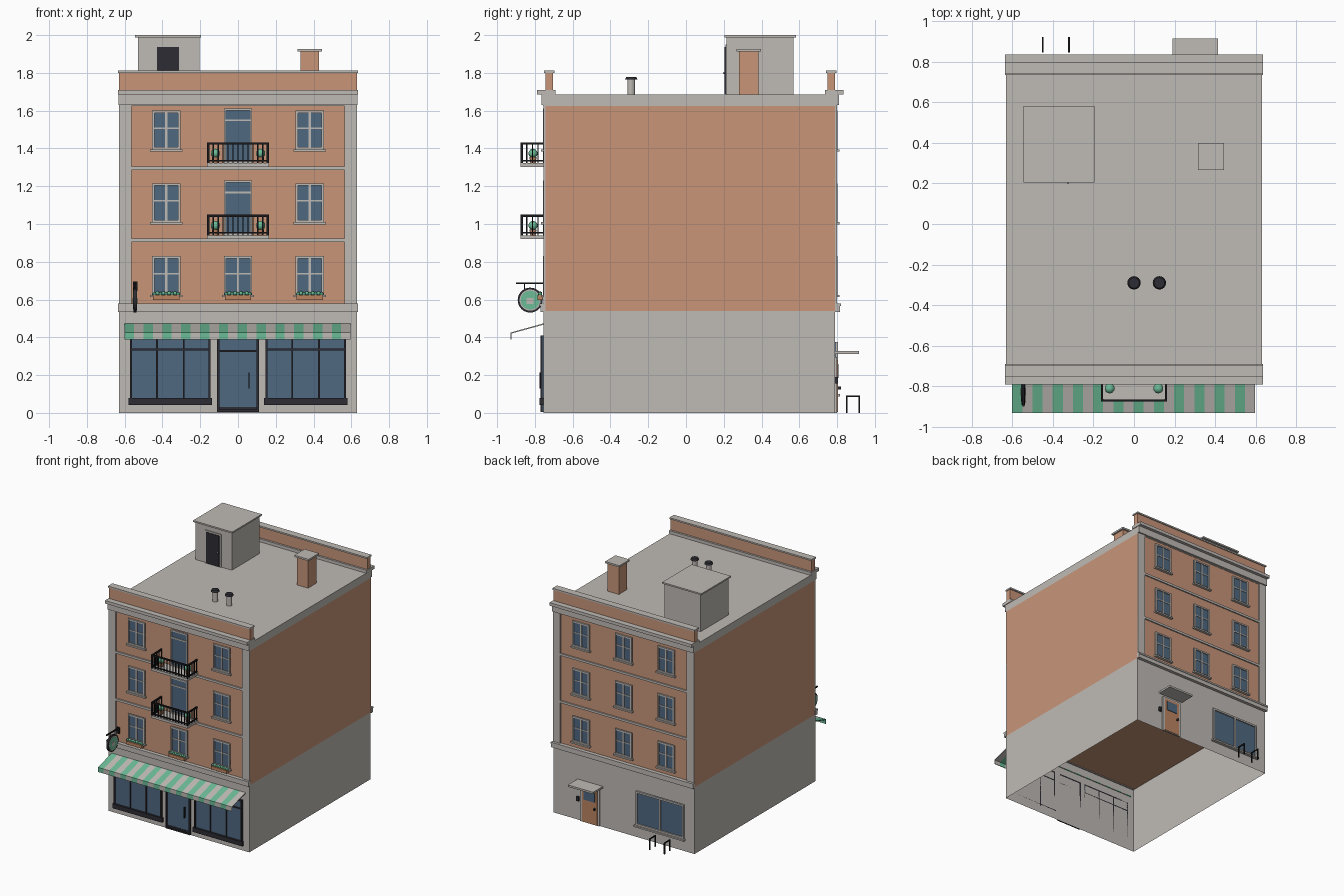
import bpy, bmesh, math
from mathutils import Matrix, Vector

if "Cube" in bpy.data.objects:
    bpy.data.objects.remove(bpy.data.objects["Cube"])


def material(name, r, g, b):
    m = bpy.data.materials.new(name)
    m.use_nodes = True
    m.diffuse_color = (r, g, b, 1)
    m.node_tree.nodes["Principled BSDF"].inputs["Base Color"].default_value = (r, g, b, 1)
    return m


MATS = [material("brick", .58, .30, .19), material("stone", .52, .49, .46),
        material("glass", .08, .14, .22), material("dark frame", .025, .025, .033),
        material("green", .15, .50, .31), material("black iron", .01, .01, .012),
        material("leaf", .08, .32, .20), material("wood", .50, .23, .12)]
BRICK, STONE, GLASS, DARK, GREEN, IRON, LEAF, WOOD = range(len(MATS))


class Part:
    """Collects simple solids into one named object."""

    def __init__(self, name):
        self.name, self.bm = name, bmesh.new()

    def paint(self, verts, mat, smooth=False):
        for f in {f for v in verts for f in v.link_faces}:
            f.material_index, f.smooth = mat, smooth

    def box(self, x0, x1, y0, y1, z0, z1, mat):
        mid = Vector((x0 + x1, y0 + y1, z0 + z1)) / 2
        size = (abs(x1 - x0), abs(y1 - y0), abs(z1 - z0), 1)
        m = Matrix.Translation(mid) @ Matrix.Diagonal(size)
        self.paint(bmesh.ops.create_cube(self.bm, size=1, matrix=m)["verts"], mat)
        return self

    def on(self, side, x0, x1, z0, z1, d0, d1, mat):
        """Box on the front (-1) or back (1) wall, from depth d0 out to d1."""
        w = wall(side)
        return self.box(x0, x1, w + side * d0, w + side * d1, z0, z1, mat)

    def tube(self, mid, r, depth, mat, axis="Z", sides=16, top=None):
        rot = Matrix.Rotation(math.pi / 2, 4, "Y") if axis == "X" else Matrix()
        r2 = r if top is None else top
        g = bmesh.ops.create_cone(self.bm, cap_ends=True, segments=sides, radius1=r, radius2=r2,
                                  depth=depth, matrix=Matrix.Translation(mid) @ rot)
        self.paint(g["verts"], mat)
        return self

    def ball(self, mid, r, mat, detail=2):
        g = bmesh.ops.create_icosphere(self.bm, subdivisions=detail, radius=r,
                                       matrix=Matrix.Translation(mid))
        self.paint(g["verts"], mat, True)
        return self

    def done(self):
        mesh = bpy.data.meshes.new(self.name)
        self.bm.to_mesh(mesh)
        self.bm.free()
        for m in MATS:
            mesh.materials.append(m)
        ob = bpy.data.objects.new(self.name, mesh)
        bpy.context.collection.objects.link(ob)
        return ob


FRONT, BACK = -1, 1
W = .63
wall = lambda side: -.745 if side == FRONT else .79

# Main body, open underneath
body = Part("building_body")
body.box(-W, W, -.755, .79, 0, .54, STONE)
body.bm.faces.ensure_lookup_table()
bmesh.ops.delete(body.bm, geom=[f for f in body.bm.faces if abs(f.normal.z) > .9],
                 context="FACES_ONLY")
body.box(-W, W, wall(FRONT), wall(BACK), .54, 1.625, BRICK)
body.box(-W, W, -.757, .793, 1.625, 1.685, STONE).done()

# Trim shared by the front and back walls
for side, label in ((FRONT, "front"), (BACK, "back")):
    p = Part(label + "_trim")
    for s in (-1, 1):
        p.on(side, s * .565, s * W, .57, 1.63, -.002, .01, STONE)
    p.on(side, -.635, .635, .535, .575, 0, .025, STONE)
    p.on(side, -.635, .635, .565, .578, 0, .03, STONE)
    for z in (.905, 1.287):
        p.on(side, -.565, .565, z, z + .018, 0, .01, STONE)
    p.on(side, -.632, .632, 1.63, 1.685, 0, .02, STONE)
    p.on(side, -.635, .635, 1.685, 1.71, -.055, .045, STONE)
    p.done()
    p = Part(label + "_parapet")
    p.on(side, -W, W, 1.68, 1.8, -.04, 0, BRICK)
    p.on(side, -.635, .635, 1.8, 1.812, -.05, .008, STONE).done()


def frame(p, side, x0, x1, z0, z1, t, depth, mat, base=0):
    """Four-sided frame around a glass plate."""
    p.on(side, x0, x1, z0, z1, base, base + .004, GLASS)
    for a, b in ((x0, x0 + t), (x1 - t, x1)):
        p.on(side, a, b, z0, z1, base, base + depth, mat)
    for a, b in ((z0, z0 + t), (z1 - t, z1)):
        p.on(side, x0 + t, x1 - t, a, b, base, base + depth, mat)


def sash_window(name, side, x, z):
    p = Part(name)
    frame(p, side, x - .075, x + .075, z, z + .205, .012, .012, STONE)
    p.on(side, x - .006, x + .006, z, z + .2, 0, .009, STONE)
    p.on(side, x - .07, x + .07, z + .108, z + .116, 0, .008, STONE)
    p.on(side, x - .085, x + .085, z - .012, z, 0, .022, STONE)
    p.done()


def balcony(z):
    door = Part("balcony_door")
    frame(door, FRONT, -.075, .075, z, z + .29, .011, .012, STONE)
    door.on(FRONT, -.07, .07, z + .222, z + .232, 0, .01, STONE).done()
    p = Part("balcony")
    p.box(-.163, .163, -.875, -.745, z - .02, z, STONE)
    y0, y1, top = -.869, -.749, z + .11
    for a, b in ((z + .01, z + .017), (top - .012, top)):
        p.box(-.163, .163, y0 - .005, y0 + .005, a, b, IRON)
        for s in (-1, 1):
            p.box(s * .153, s * .163, y0, y1, a, b, IRON)
    for i in range(13):
        x = -.157 + .314 * i / 12
        t = .006 if i in (0, 12) else .003
        p.box(x - t, x + t, y0 - t, y0 + t, z, top, IRON)
    for s in (-1, 1):
        for i in range(1, 5):
            y = y0 + (y1 - y0) * i / 4 - .004
            p.box(s * .157 - .003, s * .157 + .003, y - .003, y + .003, z, top, IRON)
    p.done()
    # Potted shrubs
    p = Part("balcony_plants")
    for s in (-1, 1):
        p.tube((s * .12, -.81, z + .016), .014, .032, WOOD, top=.019)
        p.ball((s * .12, -.81, z + .052), .025, GREEN)
    p.done()


def flower_box(x):
    p = Part("flower_box")
    p.on(FRONT, x - .07, x + .07, .598, .624, .012, .042, WOOD)
    for i in range(9):
        mat = GREEN if i % 2 else LEAF
        p.ball((x - .062 + i * .0155, wall(FRONT) - .027, .629 + .004 * (i % 2)), .012, mat, 1)
    p.done()


# Upper windows and balconies
for row, z in enumerate((.625, 1.01, 1.395)):
    for x in (-.38, 0, .38):
        sash_window("back_window", BACK, x, z)
        if x or not row:
            sash_window("front_window", FRONT, x, z)
        if not row:
            flower_box(x)
    if row:
        balcony((.94, 1.322)[row - 1])

# Shop windows and entrance
for s, label in ((-1, "right"), (1, "left")):
    p = Part(label + "_shop_window")
    a, b = sorted((s * .145, s * .572))
    frame(p, FRONT, a, b, .05, .41, .011, .016, DARK, .01)
    for k in (1, 2):
        x = a + (b - a) * k / 3
        p.on(FRONT, x - .005, x + .005, .06, .4, .01, .022, DARK)
    p.on(FRONT, a, b, .33, .34, .01, .022, DARK)
    p.on(FRONT, a - .008, b + .008, .042, .078, .01, .03, DARK).done()

p = Part("shop_door")
frame(p, FRONT, -.11, .11, .005, .41, .012, .016, DARK, .01)
p.on(FRONT, -.1, .1, .323, .333, .01, .022, DARK)
p.on(FRONT, -.1, .1, .005, .03, .01, .018, DARK)
p.on(FRONT, .055, .061, .13, .215, .012, .03, IRON).done()

# Striped awning with a hanging edge
p = Part("awning")
profile = [(-.75, .475), (-.93, .425), (-.93, .388), (-.925, .388), (-.925, .42), (-.75, .468)]
N, width = 24, 1.196
for i in range(N):
    x0 = -.6 + width * i / N
    ends = [[p.bm.verts.new((x, y, z)) for y, z in profile] for x in (x0, x0 + width / N)]
    p.bm.faces.new(ends[0])
    p.bm.faces.new(ends[1][::-1])
    for j in range(len(profile)):
        k = (j + 1) % len(profile)
        p.bm.faces.new((ends[0][j], ends[1][j], ends[1][k], ends[0][k]))
    p.paint(ends[0] + ends[1], STONE if i % 2 else GREEN)
bmesh.ops.recalc_face_normals(p.bm, faces=p.bm.faces[:])
p.done()

# Round hanging sign with a plain cup motif
p = Part("hanging_sign")
sx, sy, sz = -.545, -.825, .597
p.box(sx - .012, sx + .012, -.757, -.745, .645, .695, IRON)
p.box(sx - .005, sx + .005, -.9, -.75, .682, .691, IRON)
for dy in (-.03, .03):
    p.box(sx - .002, sx + .002, sy + dy - .002, sy + dy + .002, .65, .685, IRON)
p.tube((sx, sy, sz), .066, .016, DARK, "X", 32)
p.tube((sx, sy, sz), .056, .019, STONE, "X", 32)
p.tube((sx, sy, sz), .05, .022, GREEN, "X", 32)
p.box(sx - .013, sx + .013, sy - .02, sy + .018, sz - .02, sz + .012, STONE).done()

# Rear door, canopy and bell
p = Part("back_door")
p.on(BACK, .215, .385, 0, .295, 0, .01, STONE)
p.on(BACK, .232, .368, .005, .28, .01, .014, WOOD)
p.on(BACK, .252, .348, .185, .26, .014, .018, GLASS)
p.on(BACK, .245, .255, .125, .14, .014, .03, DARK)
p.on(BACK, .398, .42, .155, .19, 0, .015, DARK).done()
Part("back_canopy").on(BACK, .19, .415, .312, .327, 0, .125, STONE).done()

# Rear ground-floor window
p = Part("back_ground_window")
frame(p, BACK, -.54, -.11, .1, .375, .014, .014, STONE)
p.on(BACK, -.331, -.319, .1, .37, 0, .012, STONE)
p.on(BACK, -.55, -.1, .088, .1, 0, .025, STONE).done()

# Bike racks
p = Part("bike_racks")
for x in (-.45, -.32):
    for y in (.85, .917):
        p.box(x - .004, x + .004, y - .004, y + .004, 0, .09, IRON)
    p.box(x - .004, x + .004, .846, .921, .084, .092, IRON)
p.done()

# Roof stair house
p = Part("roof_stair_house")
p.box(-.53, -.205, .215, .57, 1.68, 1.99, STONE)
p.box(-.545, -.195, .205, .582, 1.988, 2, STONE)
p.box(-.442, -.298, .208, .22, 1.685, 1.95, STONE)
p.box(-.428, -.312, .204, .22, 1.687, 1.937, DARK)
p.ball((-.325, .202, 1.8), .006, STONE, 1).done()

# Chimney and vents
p = Part("chimney")
p.box(.33, .43, .28, .385, 1.68, 1.915, BRICK)
p.box(.316, .444, .267, .398, 1.912, 1.926, STONE).done()
p = Part("roof_vents")
for x in (0, .125):
    p.tube((x, -.29, 1.725), .021, .09, STONE)
    p.tube((x, -.29, 1.772), .033, .014, DARK, top=.026)
p.done()
